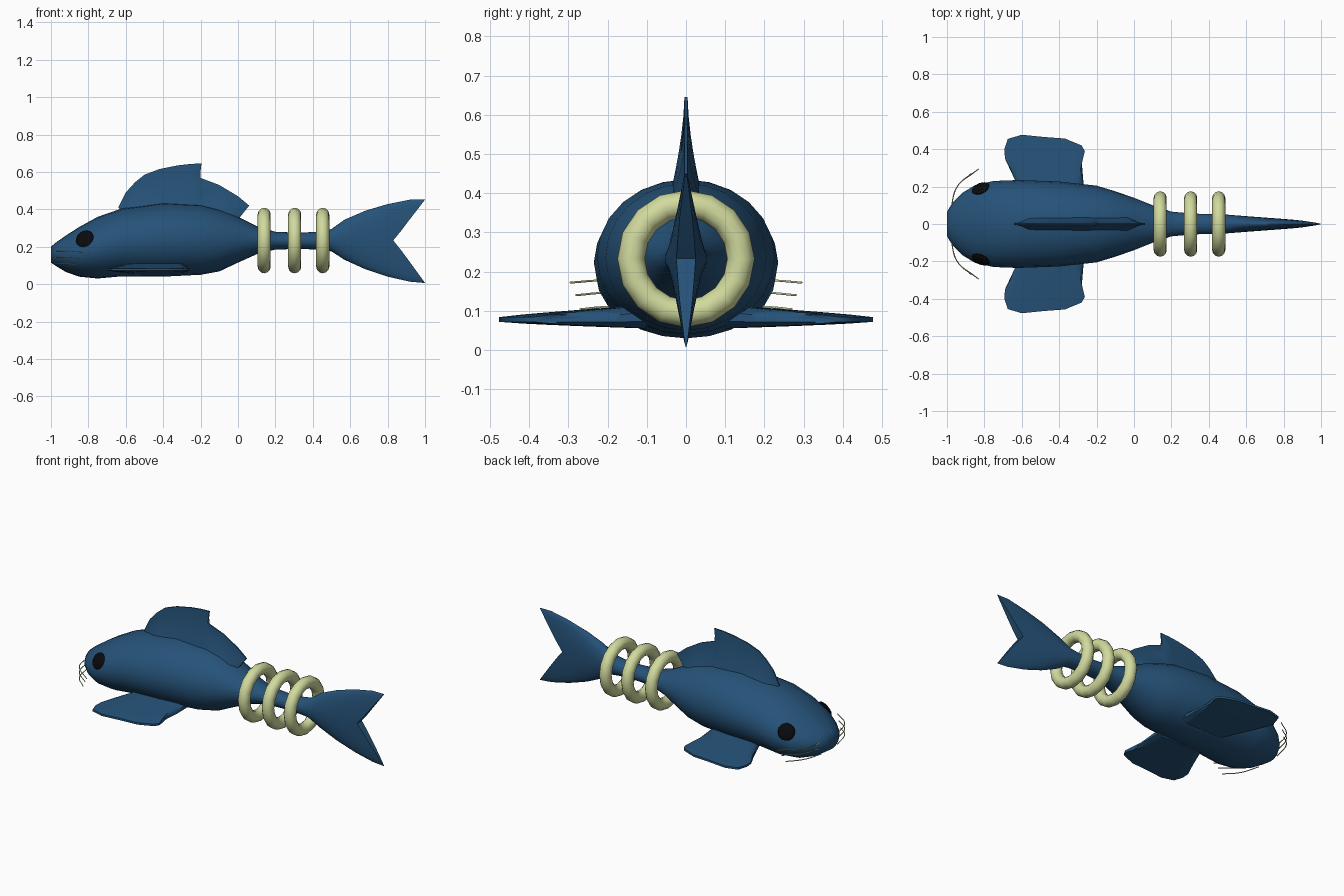
import bpy, bmesh, math
from mathutils import Vector

if "Cube" in bpy.data.objects:
    bpy.data.objects.remove(bpy.data.objects["Cube"])


def make_material(name, color):
    m = bpy.data.materials.new(name)
    m.diffuse_color = (*color, 1)
    m.use_nodes = True
    m.node_tree.nodes["Principled BSDF"].inputs["Base Color"].default_value = (*color, 1)
    return m


BLUE = make_material("deep blue", (0.019, 0.085, 0.19))
CREAM = make_material("pale yellow green", (0.64, 0.7, 0.34))
BLACK = make_material("black", (0.003, 0.003, 0.004))


def finish(bm, name, mat, angle=50):
    bmesh.ops.recalc_face_normals(bm, faces=bm.faces)
    mesh = bpy.data.meshes.new(name)
    bm.to_mesh(mesh)
    bm.free()
    obj = bpy.data.objects.new(name, mesh)
    bpy.context.collection.objects.link(obj)
    mesh.materials.append(mat)
    bpy.ops.object.select_all(action='DESELECT')
    bpy.context.view_layer.objects.active = obj
    obj.select_set(True)
    bpy.ops.object.shade_smooth_by_angle(angle=math.radians(angle))
    return obj


# Body and tail outline: x, top, bottom, half width
PROFILE = [
    (-1.0, .20, .115, .065), (-.97, .225, .095, .115), (-.92, .26, .065, .165),
    (-.85, .305, .04, .208), (-.75, .36, .03, .23), (-.62, .405, .042, .235),
    (-.4, .435, .04, .227), (-.2, .425, .05, .205), (-.1, .40, .068, .175),
    (0, .36, .115, .14), (.1, .31, .16, .1), (.2, .28, .185, .066),
    (.32, .275, .188, .055), (.44, .28, .185, .054), (.5, .295, .175, .05),
    (.57, .345, .13, .044), (.68, .392, .08, .036), (.8, .428, .04, .027),
    (.92, .452, .013, .018), (1.0, .452, .006, .009),
]


def profile_at(x):
    for a, b in zip(PROFILE, PROFILE[1:]):
        if x <= b[0]:
            t = (x - a[0]) / (b[0] - a[0])
            return [p + (q - p) * t for p, q in zip(a[1:], b[1:])]
    return PROFILE[-1][1:]


def body_point(x, angle):
    v = math.sin(angle)
    root = 0.48
    if x > root:  # the middle of the tail is shorter, which makes the fork
        x = root + (x - root) * (0.35 + 0.17 * abs(v)) / 0.52
    top, bottom, width = profile_at(x)
    return x, width * math.cos(angle), (top + bottom) / 2 + (top - bottom) / 2 * v


SIDES = 24
bm = bmesh.new()
rings = [[bm.verts.new(body_point(p[0], math.tau * i / SIDES)) for i in range(SIDES)]
         for p in PROFILE]
for a, b in zip(rings, rings[1:]):
    for i in range(SIDES):
        j = (i + 1) % SIDES
        bm.faces.new((a[i], a[j], b[j], b[i]))
# Ends are closed with strips joining left and right
half = SIDES // 2
for ring in (rings[0], rings[-1]):
    for i in range(-half // 2, half // 2):
        quad = [ring[i], ring[i + 1], ring[half - i - 1], ring[half - i]]
        bm.faces.new(list(dict.fromkeys(quad)))
body = finish(bm, "body_and_tail", BLUE)


# Fins: a sheet from a root line to a tip curve, thinning outward
def make_fin(name, root_a, root_b, tips, normal, thick, thin, power):
    bm = bmesh.new()
    levels = 6
    a, b, n = Vector(root_a), Vector(root_b), Vector(normal)
    last = len(tips) - 1
    sheets = []
    for sign in (-1, 1):
        grid = []
        for k, tip in enumerate(tips):
            base = a.lerp(b, k / last)
            rim = 0.25 if k in (0, last) else 1
            column = []
            for l in range(levels + 1):
                u = l / levels
                w = thin + (thick - thin) * (1 - u) ** power * rim
                column.append(bm.verts.new(base.lerp(Vector(tip), u) + n * w * sign))
            grid.append(column)
        for c, d in zip(grid, grid[1:]):
            for l in range(levels):
                bm.faces.new((c[l], c[l + 1], d[l + 1], d[l]))
        sheets.append(grid)

    def border(g):
        return g[0] + [c[-1] for c in g[1:-1]] + g[-1][::-1] + [c[0] for c in g[-2:0:-1]]

    p, q = border(sheets[0]), border(sheets[1])
    for i in range(len(p)):
        bm.faces.new((p[i - 1], p[i], q[i], q[i - 1]))
    return finish(bm, name, BLUE)


dorsal = [(-.64, .41), (-.6, .49), (-.55, .545), (-.5, .585), (-.42, .615), (-.32, .635),
          (-.25, .643), (-.195, .645), (-.2, .605), (-.22, .575), (-.1, .53), (0, .47), (.06, .42)]
make_fin("dorsal_fin", (-.6, 0, .37), (0, 0, .345), [(x, 0, z) for x, z in dorsal],
         (0, 1, 0), 0.05, 0.004, 1.6)

paddle = [(-.635, .235), (-.69, .35), (-.693, .4), (-.675, .455), (-.6, .477), (-.48, .465),
          (-.37, .457), (-.28, .42), (-.263, .39), (-.28, .34), (-.27, .22)]
for side, label in ((1, "left"), (-1, "right")):
    # The model's left flank faces +y in this layout
    make_fin(label + "_pectoral_fin", (-.58, side * .1, .085), (-.27, side * .1, .085),
             [(x, side * y, .078) for x, y in paddle], (0, 0, 1), 0.03, 0.006, 0.8)


# Rings around the tail stalk
def make_ring(name, x):
    bm = bmesh.new()
    major, minor, steps, tube = 0.14, 0.035, 16, 12
    loops = []
    for i in range(steps):
        a = math.tau * i / steps
        loop = []
        for j in range(tube):
            b = math.tau * j / tube
            r = major + minor * math.cos(b)
            loop.append(bm.verts.new((x + minor * math.sin(b), r * math.cos(a),
                                      0.233 + r * math.sin(a))))
        loops.append(loop)
    for i in range(steps):
        for j in range(tube):
            bm.faces.new((loops[i - 1][j - 1], loops[i][j - 1], loops[i][j], loops[i - 1][j]))
    finish(bm, name, CREAM)


for name, x in (("front_ring", .14), ("middle_ring", .303), ("rear_ring", .453)):
    make_ring(name, x)


# Whiskers: fine swept-back curves
def make_whisker(name, points):
    curve = bpy.data.curves.new(name, 'CURVE')
    curve.dimensions = '3D'
    curve.bevel_depth = 0.0028
    curve.bevel_resolution = 1
    curve.use_fill_caps = True
    spline = curve.splines.new('BEZIER')
    spline.bezier_points.add(len(points) - 1)
    for bp, p in zip(spline.bezier_points, points):
        bp.co = p
        bp.handle_left_type = bp.handle_right_type = 'AUTO'
    curve.materials.append(CREAM)
    bpy.context.collection.objects.link(bpy.data.objects.new(name, curve))


bpy.context.view_layer.update()
for side, label in ((1, "left"), (-1, "right")):
    # Eyes: shallow domes lying on the skin
    hit, spot, normal, _ = body.closest_point_on_mesh(Vector((-.82, side * .19, .243)))
    bm = bmesh.new()
    bmesh.ops.create_uvsphere(bm, u_segments=16, v_segments=8, radius=0.05)
    bmesh.ops.scale(bm, vec=(1, 1, 0.3), verts=bm.verts)
    bmesh.ops.transform(bm, matrix=normal.to_track_quat('Z', 'Y').to_matrix().to_4x4(),
                        verts=bm.verts)
    bmesh.ops.translate(bm, vec=spot, verts=bm.verts)
    finish(bm, label + "_eye", BLACK)

    for part, z, reach, back in (("upper", .175, .295, -.83), ("middle", .143, .28, -.85),
                                 ("lower", .107, .27, -.87)):
        make_whisker(label + "_" + part + "_whisker",
                     [(-.98, side * .08, z), (-.945, side * .2, z + .003),
                      (back, side * reach, z - .003)])
